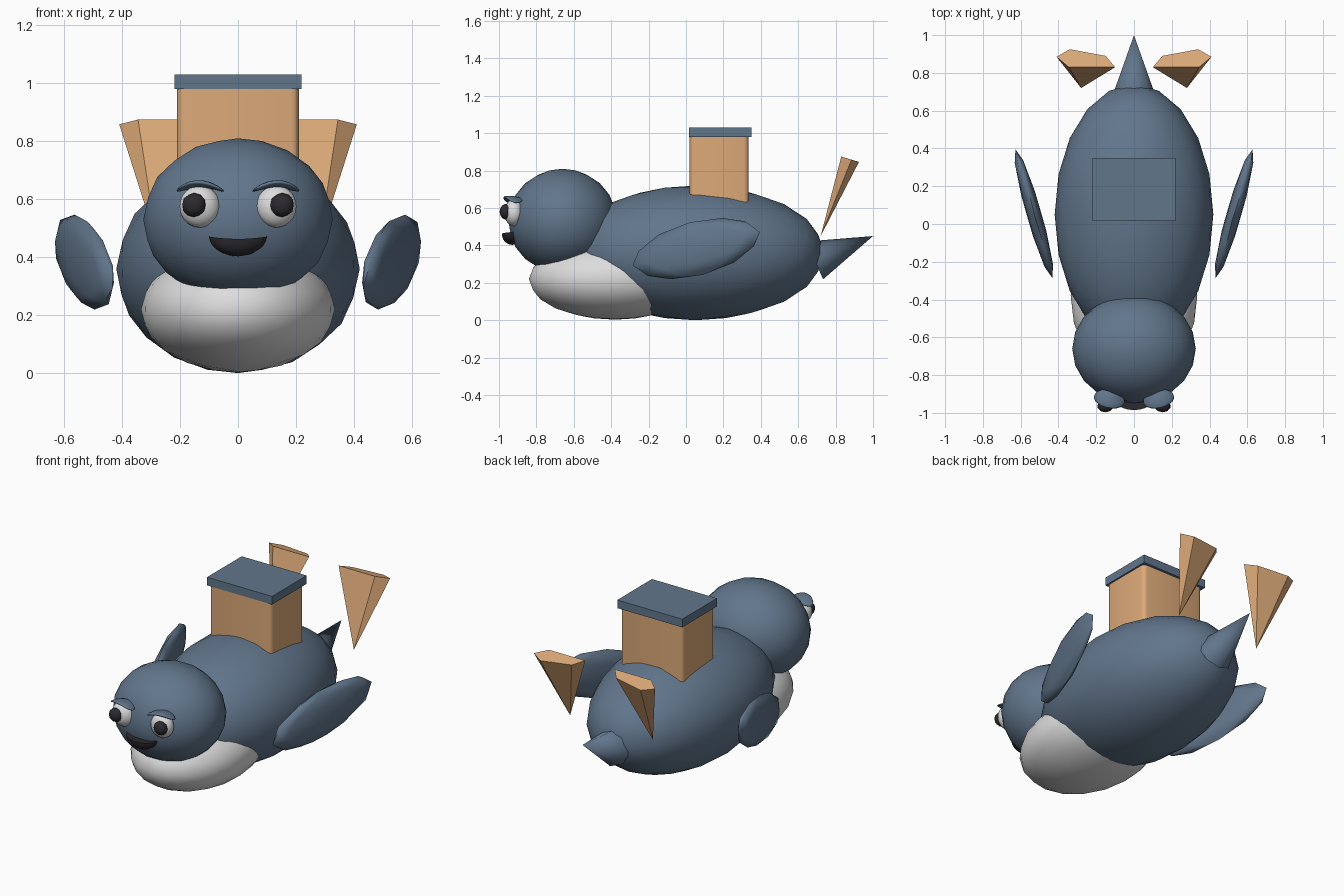
import bpy
import bmesh
from math import radians
from mathutils import Matrix, Vector, Euler

cube = bpy.data.objects.get("Cube")
if cube:
    bpy.data.objects.remove(cube, do_unlink=True)


def material(name, rgb):
    m = bpy.data.materials.new(name)
    m.use_nodes = True
    colour = (*rgb, 1)
    m.diffuse_color = colour
    m.node_tree.nodes["Principled BSDF"].inputs["Base Color"].default_value = colour
    return m


BLUE = material("slate blue", (0.12, 0.18, 0.26))
WHITE = material("soft white", (0.72, 0.72, 0.72))
TAN = material("warm tan", (0.72, 0.40, 0.19))
BLACK = material("near black", (0.025, 0.023, 0.028))


def add(name, bm, mat, smooth=None):
    """Turn a bmesh into an object, optionally smooth shaded."""
    bmesh.ops.recalc_face_normals(bm, faces=bm.faces)
    me = bpy.data.meshes.new(name)
    bm.to_mesh(me)
    bm.free()
    me.materials.append(mat)
    ob = bpy.data.objects.new(name, me)
    bpy.context.collection.objects.link(ob)
    if smooth:
        bpy.ops.object.select_all(action="DESELECT")
        ob.select_set(True)
        bpy.context.view_layer.objects.active = ob
        bpy.ops.object.shade_smooth_by_angle(angle=radians(smooth))
    return ob


def ball(name, centre, radii, mat, detail=3, turn=(0, 0, 0), shape=None):
    """Ellipsoid, with an optional function that reshapes each local point."""
    bm = bmesh.new()
    bmesh.ops.create_icosphere(bm, subdivisions=detail, radius=1)
    bm.transform(Matrix.Diagonal((*radii, 1)))
    if shape:
        for v in bm.verts:
            shape(v.co)
    rot = Euler([radians(a) for a in turn]).to_matrix().to_4x4()
    bm.transform(Matrix.Translation(centre) @ rot)
    return add(name, bm, mat, 60)


def box(name, low, high, mat, bevel=0):
    low, high = Vector(low), Vector(high)
    bm = bmesh.new()
    bmesh.ops.create_cube(bm, size=1)
    bm.transform(Matrix.Translation((low + high) / 2) @ Matrix.Diagonal((*(high - low), 1)))
    if bevel:
        upright = [e for e in bm.edges if abs(e.verts[0].co.z - e.verts[1].co.z) > 0.1]
        bmesh.ops.bevel(bm, geom=upright, offset=bevel, segments=3, profile=0.5, affect="EDGES")
    return add(name, bm, mat, 35 if bevel else None)


# Body, belly and head
ball("body", (0, 0.05, 0.36), (0.42, 0.69, 0.36), BLUE)
ball("belly", (0, -0.38, 0.22), (0.335, 0.46, 0.217), WHITE)
ball("head", (0, -0.66, 0.53), (0.327, 0.29, 0.28), BLUE)

# Tail spike
base, tip = Vector((0, 0.69, 0.32)), Vector((0, 1.0, 0.45))
axis = tip - base
bm = bmesh.new()
bmesh.ops.create_cone(bm, cap_ends=True, segments=8, radius1=0.11, radius2=0, depth=axis.length)
bm.transform(Matrix.Translation((base + tip) / 2) @ axis.to_track_quat("Z", "Y").to_matrix().to_4x4())
add("tail", bm, BLUE, 60)

# Box on the back with its lid
box("back_box", (-0.21, 0.02, 0.5), (0.21, 0.335, 0.99), TAN, 0.025)
box("box_lid", (-0.22, 0.015, 0.98), (0.22, 0.35, 1.03), BLUE)


# Mouth: lower half of an ellipsoid with a slightly sagging top edge
def mouth_shape(co):
    co.z = min(co.z, 0) + 0.8 * co.x ** 2


ball("mouth", (0, -0.93, 0.463), (0.1, 0.055, 0.06), BLACK, shape=mouth_shape)


# Brows: thin discs bent down at the ends
def brow_shape(co):
    co.z -= 3.5 * co.x ** 2


for side, s in (("left", 1), ("right", -1)):
    # Face parts
    ball(side + "_eye", (s * 0.132, -0.92, 0.575), (0.07, 0.052, 0.073), WHITE)
    ball(side + "_pupil", (s * 0.152, -0.965, 0.58), (0.042, 0.032, 0.042), BLACK, 2)
    ball(side + "_brow", (s * 0.13, -0.925, 0.652), (0.083, 0.05, 0.012), BLUE,
         turn=(-8, 0, s * 12), shape=brow_shape)
    # Paddle wing
    ball(side + "_wing", (s * 0.53, 0.055, 0.383), (0.04, 0.365, 0.145), BLUE, 2,
         turn=(14, 0, -s * 16))
    # Tail fluke: flat sided wedge narrowing to a point below
    rim = [(0.10, 0.83), (0.15, 0.89), (0.34, 0.925), (0.41, 0.885), (0.345, 0.83)]
    bm = bmesh.new()
    ring = [bm.verts.new((s * x, y, 0.875 - 0.3 * (y - 0.83))) for x, y in rim]
    point = bm.verts.new((s * 0.28, 0.72, 0.45))
    bm.faces.new(ring)
    for a, b in zip(ring, ring[1:] + ring[:1]):
        bm.faces.new((a, b, point))
    add(side + "_fluke", bm, TAN)
